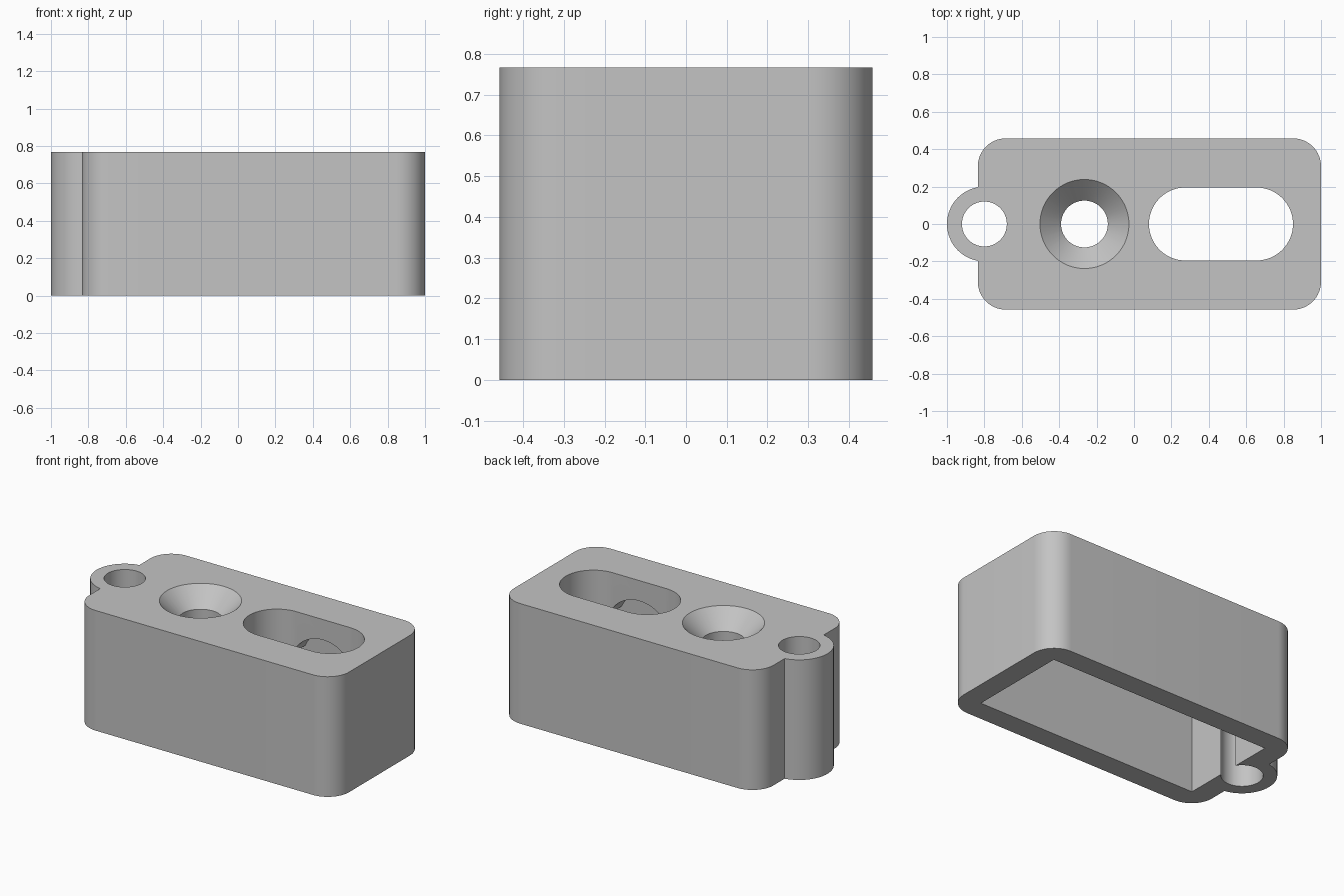
import bpy, bmesh
from math import sin, cos, pi, radians
from mathutils import Matrix

cube = bpy.data.objects.get("Cube")
if cube:
    bpy.data.objects.remove(cube, do_unlink=True)

HEIGHT = 0.767
WALL = 0.136
ROOF = 0.27            # thickness of the top plate
LEFT, RIGHT, HALF_Y = -0.835, 1.0, 0.458
OVER = 0.05            # cutter overshoot

grey = bpy.data.materials.new("plain grey")
grey.use_nodes = True
grey.diffuse_color = (0.55, 0.55, 0.55, 1)
grey.node_tree.nodes["Principled BSDF"].inputs["Base Color"].default_value = (0.55, 0.55, 0.55, 1)


def link(name, bm):
    bmesh.ops.recalc_face_normals(bm, faces=bm.faces)
    mesh = bpy.data.meshes.new(name)
    bm.to_mesh(mesh)
    bm.free()
    mesh.materials.append(grey)
    obj = bpy.data.objects.new(name, mesh)
    bpy.context.collection.objects.link(obj)
    return obj


def rounded_prism(name, x0, x1, half_y, radius, z0, z1, steps=16):
    """Upright prism with rounded (or square, radius 0) corners."""
    pts = []
    corners = [(x1, half_y, -1, -1), (x0, half_y, 1, -1), (x0, -half_y, 1, 1), (x1, -half_y, -1, 1)]
    for i, (x, y, sx, sy) in enumerate(corners):
        for k in range(steps + 1 if radius else 1):
            a = (i + k / steps) * pi / 2
            pts.append((x + sx * radius + radius * cos(a) * bool(radius),
                        y + sy * radius + radius * sin(a) * bool(radius), z0))
    bm = bmesh.new()
    base = bm.faces.new([bm.verts.new(p) for p in pts])
    top = bmesh.ops.extrude_face_region(bm, geom=[base])["geom"]
    bmesh.ops.translate(bm, vec=(0, 0, z1 - z0),
                        verts=[v for v in top if isinstance(v, bmesh.types.BMVert)])
    bmesh.ops.remove_doubles(bm, verts=bm.verts, dist=1e-5)
    return link(name, bm)


def cylinder(name, x, z0, z1, r0, r1=None, turn=None):
    """Cylinder or cone along z, optionally turned before being moved."""
    bm = bmesh.new()
    bmesh.ops.create_cone(bm, cap_ends=True, segments=64, radius1=r0,
                          radius2=r0 if r1 is None else r1, depth=z1 - z0,
                          matrix=Matrix.Translation((x, 0, (z0 + z1) / 2)) @ (turn or Matrix()))
    return link(name, bm)


def combine(target, other, operation):
    mod = target.modifiers.new(operation, "BOOLEAN")
    mod.operation = operation
    mod.solver = "EXACT"
    mod.object = other
    graph = bpy.context.evaluated_depsgraph_get()
    result = bpy.data.meshes.new_from_object(target.evaluated_get(graph))
    target.modifiers.clear()
    target.data = result
    bpy.data.objects.remove(other, do_unlink=True)


# Outer block with the round lug on its end
housing = rounded_prism("housing", LEFT, RIGHT, HALF_Y, 0.15, 0, HEIGHT)
combine(housing, cylinder("lug", -0.8, 0, HEIGHT, 0.2), "UNION")

# Square-cornered hollow, open underneath
cavity_y = HALF_Y - WALL
cavity_top = HEIGHT - ROOF
cutters = [rounded_prism("hollow", LEFT + WALL, RIGHT - WALL, cavity_y, 0, -OVER, cavity_top)]

# Lug hole, breaking slightly into the hollow
cutters.append(cylinder("lug_hole", -0.8, -OVER, HEIGHT + OVER, 0.12))

# Countersunk screw hole
cutters.append(cylinder("screw_hole", -0.265, cavity_top - OVER, HEIGHT + OVER, 0.125))
cutters.append(cylinder("countersink", -0.265, HEIGHT - 0.113, HEIGHT + OVER, 0.125, 0.238 + OVER))

# Long slot through the top plate
cutters.append(rounded_prism("slot", 0.08, 0.85, 0.195, 0.1949, cavity_top - OVER, HEIGHT + OVER))

# Arched relief across the underside of the plate, below the slot
arch_z = HEIGHT - 0.365
cutters.append(cylinder("arch", 0.465, arch_z - cavity_y + 0.001, arch_z + cavity_y - 0.001, 0.235,
                        turn=Matrix.Rotation(radians(90), 4, "X")))

for cutter in cutters:
    combine(housing, cutter, "DIFFERENCE")

# Smooth rounded walls, keep hard edges
bpy.ops.object.select_all(action="DESELECT")
housing.select_set(True)
bpy.context.view_layer.objects.active = housing
bpy.ops.object.shade_smooth_by_angle(angle=radians(25))
